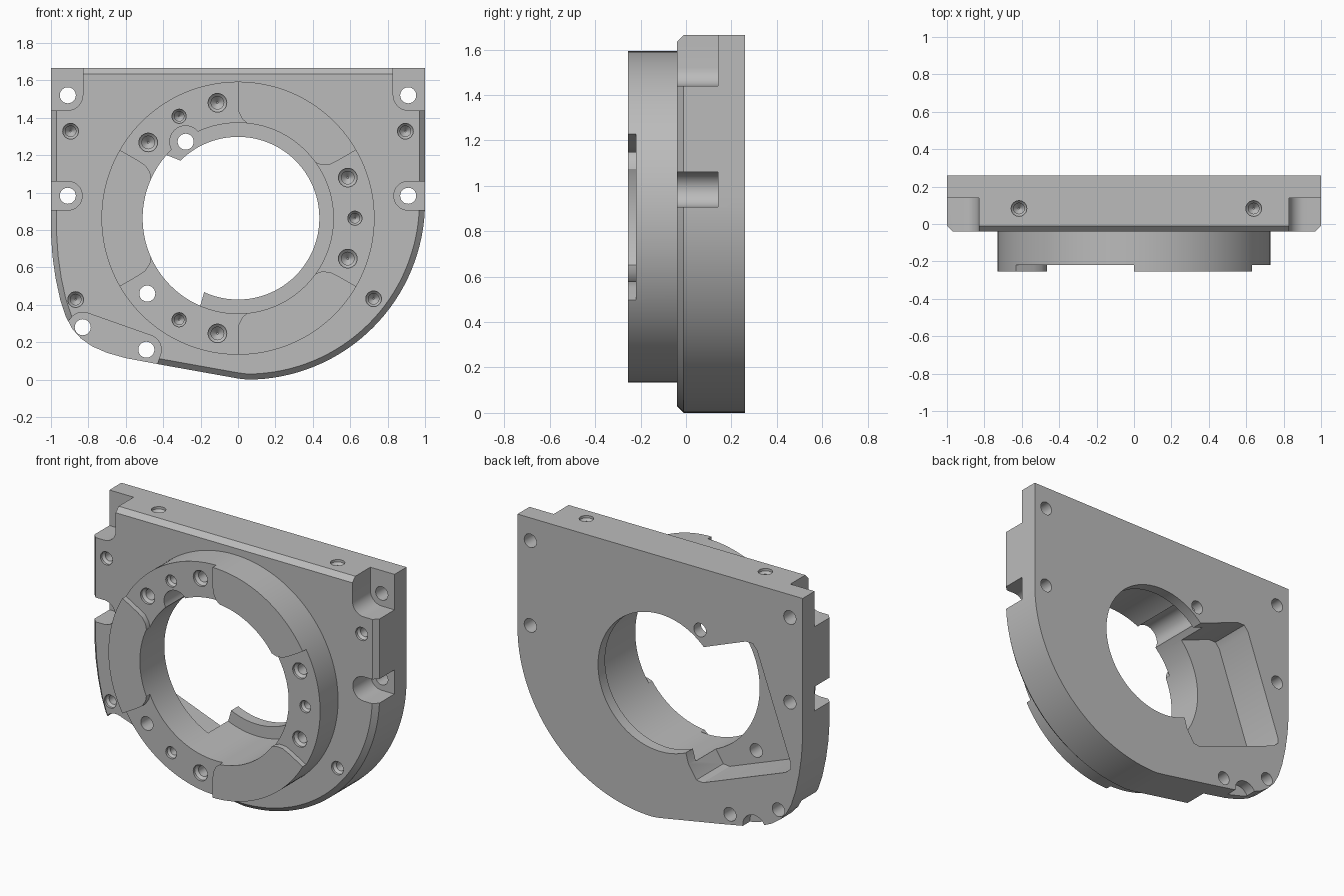
import bpy, bmesh
from math import cos, sin, radians, hypot

cube = bpy.data.objects.get("Cube")
if cube:
    bpy.data.objects.remove(cube, do_unlink=True)

grey = bpy.data.materials.new("machined_grey")
grey.use_nodes = True
colour = (0.5, 0.5, 0.5, 1)
grey.diffuse_color = colour
grey.node_tree.nodes["Principled BSDF"].inputs["Base Color"].default_value = colour

CZ = 0.863            # height of the bore axis
FRONT, BACK = -0.04, 0.26


def arc(cx, cz, r, a0, a1, n):
    return [(cx + r * cos(radians(a0 + (a1 - a0) * i / n)),
             cz + r * sin(radians(a0 + (a1 - a0) * i / n))) for i in range(n + 1)]


def circle(cx, cz, r, n=32):
    return arc(cx, cz, r, 0, 360, n)[:-1]


def inset(pts, d):
    """Move a clockwise outline inwards by d."""
    out = []
    for i, p in enumerate(pts):
        a, b = pts[i - 1], pts[(i + 1) % len(pts)]
        n = []
        for s, e in ((a, p), (p, b)):
            l = hypot(e[0] - s[0], e[1] - s[1])
            n.append(((e[1] - s[1]) / l, (s[0] - e[0]) / l))
        k = d / (1 + n[0][0] * n[1][0] + n[0][1] * n[1][1])
        out.append((p[0] + k * (n[0][0] + n[1][0]), p[1] + k * (n[0][1] + n[1][1])))
    return out


def loft(name, rings, axis="y"):
    """Solid through (outline, depth) rings along y or z."""
    bm = bmesh.new()
    loops = [[bm.verts.new((u, w, v) if axis == "y" else (u, v, w)) for u, v in pts]
             for pts, w in rings]
    n = len(loops[0])
    bm.faces.new(loops[0])
    bm.faces.new(loops[-1])
    for a, b in zip(loops, loops[1:]):
        for i in range(n):
            bm.faces.new((a[i], a[(i + 1) % n], b[(i + 1) % n], b[i]))
    bmesh.ops.recalc_face_normals(bm, faces=bm.faces)
    mesh = bpy.data.meshes.new(name)
    bm.to_mesh(mesh)
    bm.free()
    mesh.materials.append(grey)
    obj = bpy.data.objects.new(name, mesh)
    bpy.context.collection.objects.link(obj)
    return obj


def prism(name, pts, w0, w1, axis="y"):
    return loft(name, [(pts, w0), (pts, w1)], axis)


def combine(tool, operation="DIFFERENCE"):
    mod = housing.modifiers.new("shape", "BOOLEAN")
    mod.operation, mod.solver, mod.object = operation, "EXACT", tool
    bpy.context.view_layer.objects.active = housing
    bpy.ops.object.modifier_apply(modifier=mod.name)
    bpy.data.objects.remove(tool, do_unlink=True)


def cut(pts, w0, w1, axis="y"):
    combine(prism("cutter", pts, w0, w1, axis))


# Plate outline with a chamfered front rim
outline = [(-1, 1.665), (1, 1.665)] + arc(0.05, 0.95, 0.95, 0, -90, 32)
outline += [(0, 0.006), (-0.43, 0.083), (-0.6, 0.115), (-0.7, 0.143), (-0.78, 0.178),
            (-0.84, 0.22), (-0.885, 0.27), (-0.92, 0.335), (-0.95, 0.425),
            (-0.975, 0.54), (-0.992, 0.66), (-1, 0.78)]
housing = loft("bearing_housing", [(inset(outline, 0.03), FRONT),
                                   (outline, FRONT + 0.03), (outline, BACK)])

# Corner and side recesses for the mounting screws
for s in (-1, 1):
    corner = [(0.83, 1.8)] + arc(0.91, 1.52, 0.08, 180, 270, 8) + [(1.2, 1.44), (1.2, 1.8)]
    slot = arc(0.91, 0.983, 0.077, 90, 270, 16) + [(1.2, 0.906), (1.2, 1.06)]
    for shape in (corner, slot):
        cut([(s * x, z) for x, z in shape], -0.1, 0.14)

# Lower corner recess around two screws
cut([(-1.1, 0.3), (-0.92, 0.305)] + arc(-0.83, 0.28, 0.08, 150, 70, 6)
    + arc(-0.49, 0.16, 0.08, 70, -10, 8) + [(-0.43, 0.09), (-0.43, -0.1), (-1.1, -0.1)],
    -0.1, 0.14)
# Small scoop in the rear lower edge
cut(circle(-0.66, 0.12, 0.08), 0.19, 0.3)

# Round boss
combine(prism("ring_boss", circle(0, CZ, 0.73, 128), -0.255, 0.02), "UNION")

# Gaps between the three raised pads
for mid in (0, 120, 240):
    gap = [(0.4, -36), (0.51, -35.5), (0.53, -32.5), (0.57, -30.3), (0.62, -30), (0.9, -30)]
    gap += [(0.9, 0)] + [(r, -a) for r, a in reversed(gap)]
    cut([(r * cos(radians(a + mid)), CZ + r * sin(radians(a + mid))) for r, a in gap],
        -0.3, -0.22)

# Stepped bore, leaving a thin lip at the rear
cut(circle(0, CZ, 0.51, 96), -0.4, 0.19)
cut(circle(0, CZ, 0.435, 96), -0.4, 0.4)
cut(circle(-0.28, 1.272, 0.085), -0.4, 0.19)

# Deep rear pocket opening into the bore
cut([(-0.305, 1.17), (-0.38, 1.2), (-0.6, 1.285), (-0.65, 1.285), (-0.68, 1.25),
     (-0.915, 0.6), (-0.915, 0.56), (-0.88, 0.53), (-0.3, 0.31), (-0.255, 0.315),
     (-0.2, 0.4), (-0.18, 0.47), (0, CZ)], -0.01, 0.4)

# Through holes
for x, z in ((-0.91, 1.52), (0.91, 1.52), (-0.91, 0.983), (0.91, 0.983),
             (-0.83, 0.28), (-0.49, 0.16), (-0.28, 1.272), (-0.485, 0.46)):
    cut(circle(x, z, 0.043, 24), -0.4, 0.4)


def blind_hole(x, v, r, face, step, axis="y"):
    """Countersunk blind hole, step gives the direction into the part."""
    rings = [(r, -0.05), (r, 0.015), (r * 0.68, 0.03), (r * 0.68, 0.12), (r * 0.1, 0.15)]
    combine(loft("cutter", [(circle(x, v, k, 24), face + step * d) for k, d in rings], axis))


# Blind screw holes in the boss, the plate and the top edge
for x, z in ((-0.11, 1.48), (-0.48, 1.268), (0.587, 1.08), (0.587, 0.647), (-0.11, 0.247)):
    blind_hole(x, z, 0.05, -0.22, 1)
for x, z in ((-0.315, 1.408), (0.625, CZ), (-0.315, 0.32)):
    blind_hole(x, z, 0.038, -0.22, 1)
for x, z in ((-0.895, 1.328), (0.895, 1.328), (-0.868, 0.428), (0.725, 0.432)):
    blind_hole(x, z, 0.042, FRONT, 1)
for x in (-0.615, 0.64):
    blind_hole(x, 0.083, 0.042, 1.665, -1, "z")

# Smooth the round walls, keep machined edges crisp
bpy.ops.object.select_all(action="DESELECT")
housing.select_set(True)
bpy.context.view_layer.objects.active = housing
bpy.ops.object.shade_smooth_by_angle(angle=radians(25))
